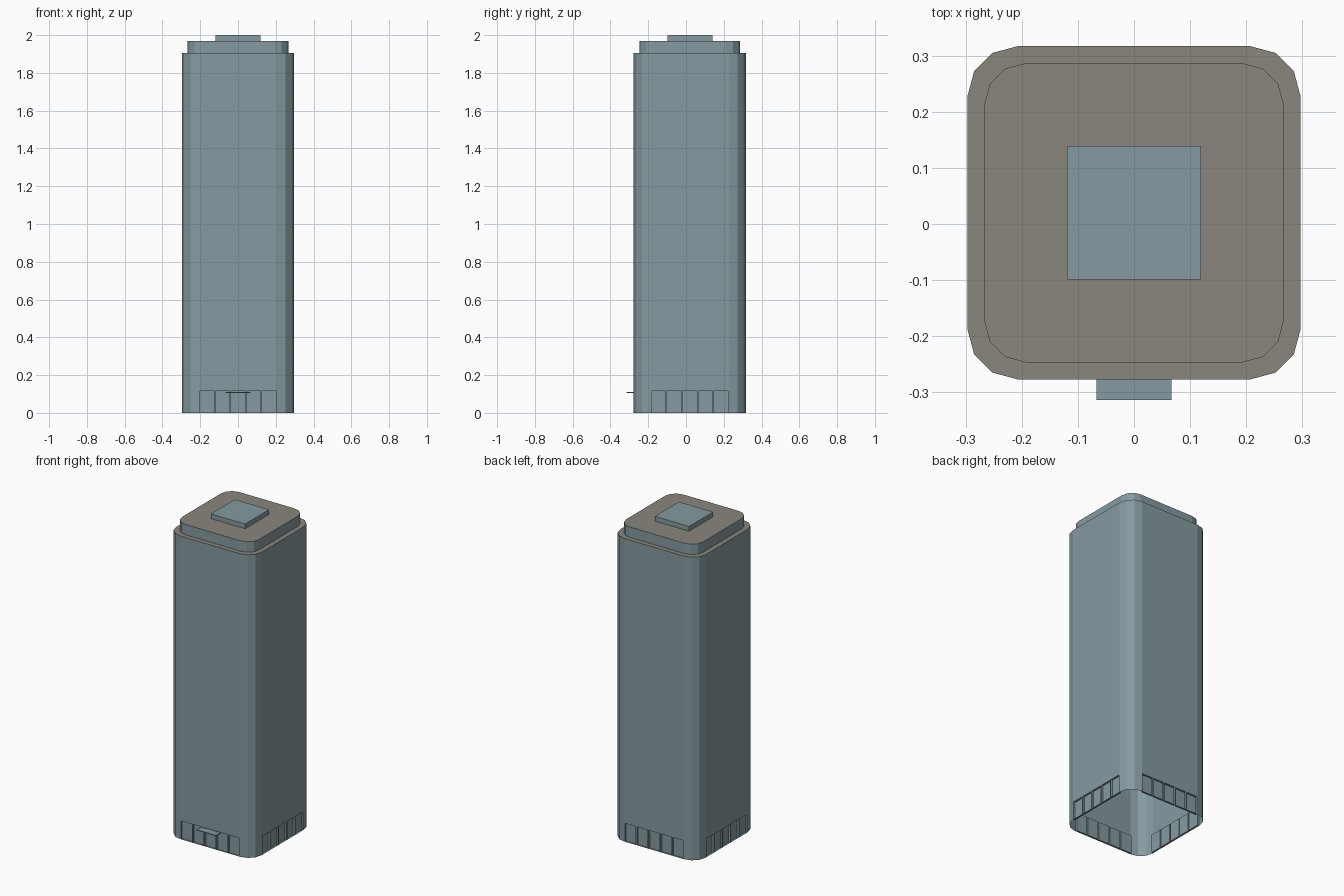
import bpy, bmesh
from math import cos, sin, pi
from mathutils import Matrix, Vector

cube = bpy.data.objects.get("Cube")
if cube:
    bpy.data.objects.remove(cube, do_unlink=True)

CENTRE_Y = 0.02


def material(name, colour):
    mat = bpy.data.materials.new(name)
    mat.use_nodes = True
    mat.diffuse_color = (*colour, 1)
    mat.node_tree.nodes["Principled BSDF"].inputs["Base Color"].default_value = (*colour, 1)
    return mat


WALL = material("blue grey wall", (0.235, 0.328, 0.356))
ROOF = material("warm grey roof", (0.254, 0.238, 0.209))


def finish(bm, name, mats):
    mesh = bpy.data.meshes.new(name)
    bm.to_mesh(mesh)
    bm.free()
    for mat in mats:
        mesh.materials.append(mat)
    obj = bpy.data.objects.new(name, mesh)
    bpy.context.collection.objects.link(obj)
    obj.location.y = CENTRE_Y
    return obj


def rounded_block(name, half, radius, z0, z1, bays=0, pitch=0, gap=0, bay_top=0, depth=0):
    """Open-bottomed rounded square block, with optional recessed bays on each side."""
    bm = bmesh.new()
    flat = half - radius
    start = (bays * pitch - gap) / 2
    stops = [-flat]
    for i in range(bays):
        left = -start + i * pitch
        stops += [left, left + pitch - gap]
    stops.append(flat)
    # One side runs along the front, then turns the corner in three facets
    side = [Vector((x, -half, 0)) for x in stops]
    for k in (1, 2, 3):
        a = -pi / 2 + k * pi / 6
        side.append(Vector((flat + radius * cos(a), -flat + radius * sin(a), 0)))
    levels = [z0, bay_top, z1] if bays else [z0, z1]
    recesses = []
    for turn in range(4):
        spin = Matrix.Rotation(turn * pi / 2, 3, 'Z')
        columns = [[bm.verts.new(spin @ p + Vector((0, 0, z))) for z in levels] for p in side]
        for i, (a, b) in enumerate(zip(columns, columns[1:])):
            for j in range(len(levels) - 1):
                face = bm.faces.new((a[j], b[j], b[j + 1], a[j + 1]))
                if j == 0 and i % 2 == 1 and i < 2 * bays:
                    recesses.append(face)
    bmesh.ops.remove_doubles(bm, verts=bm.verts, dist=0.0005)
    # Roof cap
    rim = [e for e in bm.edges if all(abs(v.co.z - z1) < 1e-5 for v in e.verts)]
    cap = bmesh.ops.contextual_create(bm, geom=rim)["faces"]
    for face in cap:
        face.normal_update()
        if face.normal.z < 0:
            face.normal_flip()
        face.material_index = 1
    bm.normal_update()
    if recesses:
        bmesh.ops.inset_individual(bm, faces=recesses, thickness=0, depth=-depth)
    return finish(bm, name, [WALL, ROOF])


def box(name, lo, hi):
    bm = bmesh.new()
    lo, hi = Vector(lo), Vector(hi)
    place = Matrix.Translation((lo + hi) / 2) @ Matrix.Diagonal((*(hi - lo), 1))
    bmesh.ops.create_cube(bm, size=1, matrix=place)
    return finish(bm, name, [WALL])


# Main shaft with ground floor bays, stepped crown, plant room and entrance canopy
rounded_block("tower_shaft", 0.297, 0.09, 0, 1.905,
              bays=5, pitch=0.0825, gap=0.0075, bay_top=0.116, depth=0.012)
rounded_block("crown_tier", 0.267, 0.075, 1.905, 1.97)
box("roof_plant_room", (-0.119, -0.119, 1.97), (0.119, 0.119, 2.0))
box("entrance_canopy", (-0.067, -0.334, 0.106), (0.067, -0.285, 0.111))
